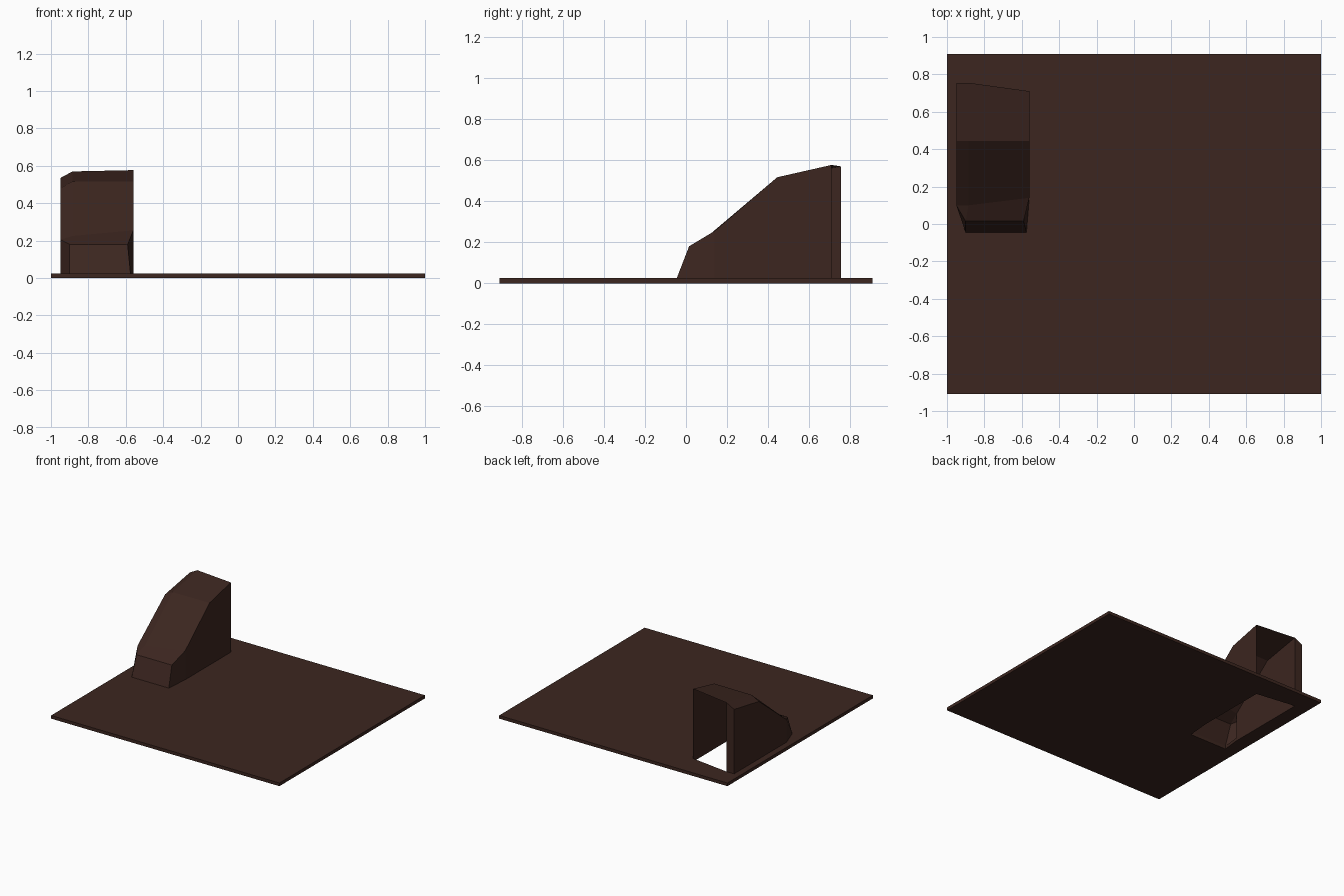
import bpy, bmesh

if "Cube" in bpy.data.objects:
    bpy.data.objects.remove(bpy.data.objects["Cube"])

T = 0.025                      # plate thickness
brown = bpy.data.materials.new("dark_brown")
brown.diffuse_color = (0.045, 0.019, 0.014, 1)
brown.use_nodes = True
brown.node_tree.nodes["Principled BSDF"].inputs["Base Color"].default_value = brown.diffuse_color


def finish(name, bm, recalc=True):
    bmesh.ops.remove_doubles(bm, verts=bm.verts, dist=0.0005)
    if recalc:
        bmesh.ops.recalc_face_normals(bm, faces=bm.faces)
    mesh = bpy.data.meshes.new(name)
    bm.to_mesh(mesh)
    bm.free()
    mesh.materials.append(brown)
    ob = bpy.data.objects.new(name, mesh)
    bpy.context.collection.objects.link(ob)
    return ob


def prism(name, outline, z0, z1):
    bm = bmesh.new()
    face = bm.faces.new([bm.verts.new((x, y, z0)) for x, y in outline])
    ext = bmesh.ops.extrude_face_region(bm, geom=[face])["geom"]
    tops = [v for v in ext if isinstance(v, bmesh.types.BMVert)]
    bmesh.ops.translate(bm, verts=tops, vec=(0, 0, z1 - z0))
    return finish(name, bm)


def loft(bm, rows):
    grid = [[bm.verts.new(p) for p in row] for row in rows]
    for a, b in zip(grid, grid[1:]):
        for i in range(len(a) - 1):
            quad = (a[i], a[i + 1], b[i + 1], b[i])
            # drop corners that coincide at the nose
            pts = []
            for v in quad:
                if all((v.co - w.co).length > 0.0005 for w in pts):
                    pts.append(v)
            if len(pts) > 2:
                bm.faces.new(pts)


# Base plate with an opening under the hood
plate = prism("base_plate", [(-1, -.91), (1, -.91), (1, .91), (-1, .91)], 0, T)
hole = prism("opening_cutter", [(-.9, -.045), (-.575, -.045), (-.56, .14),
                                (-.56, .71), (-.885, .755), (-.885, .1)], -.1, .1)
hole.hide_render = True
hole.hide_viewport = True
cut = plate.modifiers.new("opening", "BOOLEAN")
cut.operation = "DIFFERENCE"
cut.solver = "EXACT"
cut.object = hole

# Hood sections: left floor, left shoulder, roof left, roof right, right floor
sections = [
    [(-.9, -.045, T), (-.9, .015, .18), (-.9, .015, .18), (-.59, .015, .18), (-.575, -.045, T)],
    [(-.95, .1, T), (-.95, .1, .205), (-.885, .1, .225), (-.56, .14, .255), (-.56, .14, T)],
    [(-.95, .445, T), (-.95, .445, .48), (-.885, .445, .515), (-.56, .445, .517), (-.56, .445, T)],
    [(-.95, .755, T), (-.95, .755, .535), (-.885, .755, .57), (-.56, .71, .577), (-.56, .71, T)],
]
bm = bmesh.new()
loft(bm, sections)
# Sloping nose
s = sections[0]
bm.faces.new([bm.verts.new(s[i]) for i in (0, 4, 3, 2)])
# Inner face of the thick left wall, and its closed back end
inner = [[r[2], (r[2][0], r[2][1] if i else -.045, T)] for i, r in enumerate(sections)]
loft(bm, inner[1:])
b = sections[-1]
bm.faces.new([bm.verts.new(p) for p in (b[0], b[1], b[2], inner[-1][1])])
finish("hood", bm)
